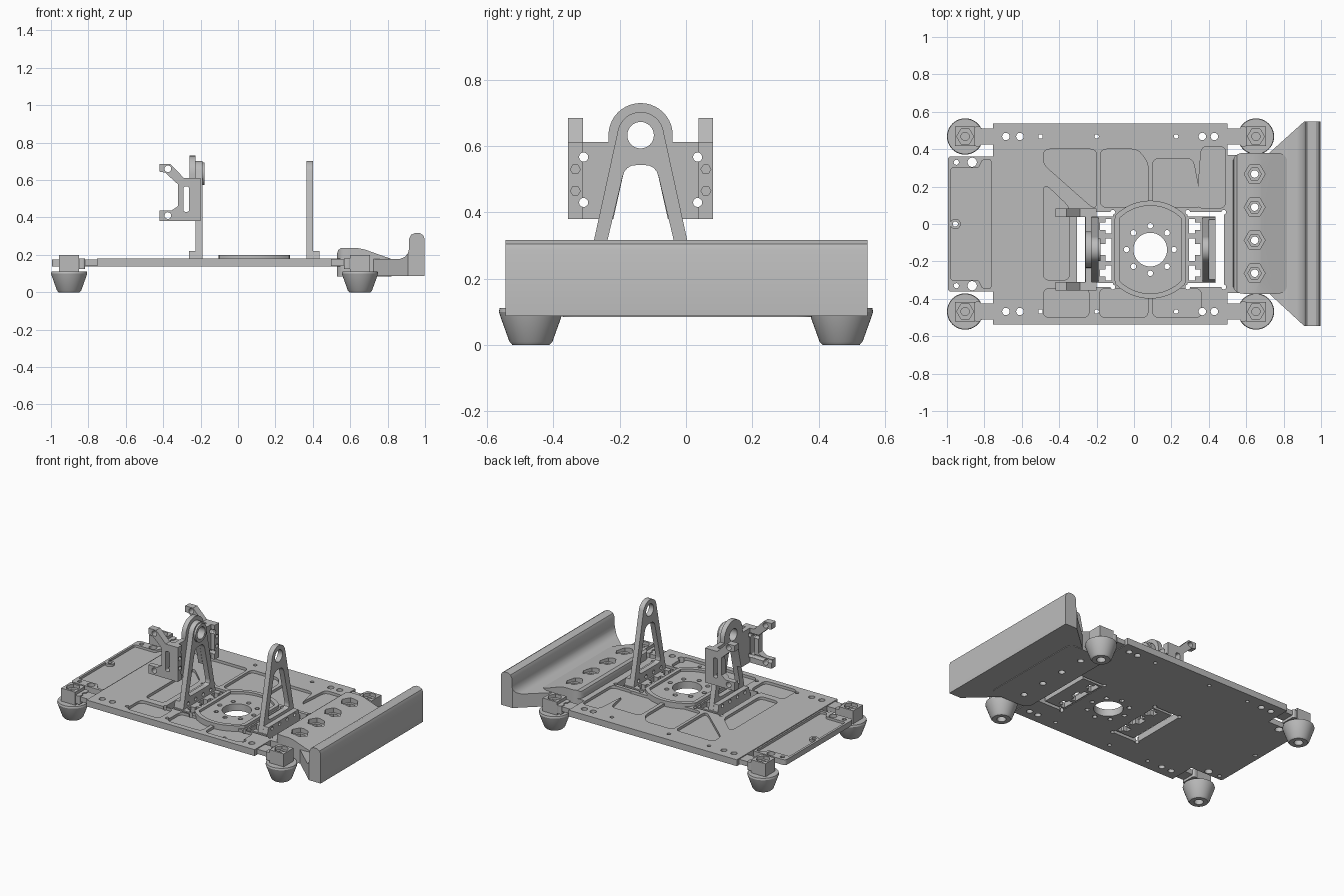
import bpy, bmesh, math
from math import cos, sin, pi, radians
from mathutils import Vector

if "Cube" in bpy.data.objects:
    bpy.data.objects.remove(bpy.data.objects["Cube"])

grey = bpy.data.materials.new("machined_grey")
grey.use_nodes = True
grey.diffuse_color = (0.5, 0.5, 0.5, 1)
grey.node_tree.nodes["Principled BSDF"].inputs["Base Color"].default_value = (0.5, 0.5, 0.5, 1)
parts = []


def add(name, bm):
    bmesh.ops.recalc_face_normals(bm, faces=bm.faces)
    mesh = bpy.data.meshes.new(name)
    bm.to_mesh(mesh)
    bm.free()
    mesh.materials.append(grey)
    obj = bpy.data.objects.new(name, mesh)
    bpy.context.collection.objects.link(obj)
    parts.append(obj)
    return obj


def prism(name, pts, a, b, axis="z"):
    """Extrude a flat outline from a to b along an axis."""
    place = {"z": lambda u, v, w: (u, v, w),
             "y": lambda u, v, w: (u, w, v),
             "x": lambda u, v, w: (w, u, v)}[axis]
    bm = bmesh.new()
    low = [bm.verts.new(place(u, v, a)) for u, v in pts]
    high = [bm.verts.new(place(u, v, b)) for u, v in pts]
    bm.faces.new(low)
    bm.faces.new(high)
    for i in range(len(pts)):
        j = (i + 1) % len(pts)
        bm.faces.new((low[i], low[j], high[j], high[i]))
    return add(name, bm)


def lathe(name, profile, x, y, steps=40):
    bm = bmesh.new()
    verts = [bm.verts.new((r, 0, z)) for r, z in profile]
    edges = [bm.edges.new(p) for p in zip(verts, verts[1:])]
    bmesh.ops.spin(bm, geom=verts + edges, cent=(0, 0, 0), axis=(0, 0, 1),
                   angle=2 * pi, steps=steps)
    bmesh.ops.remove_doubles(bm, verts=bm.verts, dist=0.0001)
    bmesh.ops.translate(bm, verts=bm.verts, vec=(x, y, 0))
    return add(name, bm)


def rect(u0, u1, v0, v1):
    return [(u0, v0), (u1, v0), (u1, v1), (u0, v1)]


def circle(u, v, r, n=24):
    return [(u + r * cos(2 * pi * i / n), v + r * sin(2 * pi * i / n)) for i in range(n)]


def rounded(pts, r, n=4):
    """Round every corner of an outline."""
    out = []
    for i, p in enumerate(pts):
        p, a, b = Vector(p), Vector(pts[i - 1]), Vector(pts[(i + 1) % len(pts)])
        p0 = p + (a - p).normalized() * min(r, (a - p).length * 0.45)
        p1 = p + (b - p).normalized() * min(r, (b - p).length * 0.45)
        for k in range(n + 1):
            t = k / n
            out.append(tuple(p0 * (1 - t) ** 2 + p * 2 * t * (1 - t) + p1 * t * t))
    return out


def cut(obj, pts, a, b, axis="z", op="DIFFERENCE"):
    tool = prism("cutter", pts, a, b, axis)
    parts.remove(tool)
    mod = obj.modifiers.new("cut", "BOOLEAN")
    mod.operation, mod.solver, mod.object = op, "EXACT", tool
    bpy.context.view_layer.objects.active = obj
    bpy.ops.object.modifier_apply(modifier=mod.name)
    bpy.data.objects.remove(tool)


CX, CY = 0.087, -0.137      # centre of the turntable opening
FOOT_Y = 0.468

# Base plate with shallow pockets
plate = prism("base_plate", [(-0.755, -0.537), (0.5, -0.537), (0.5, -0.37), (0.56, -0.37),
                             (0.56, 0.37), (0.5, 0.37), (0.5, 0.537), (-0.755, 0.537)], 0.137, 0.18)
pockets = [
    [(-0.485, 0.4), (-0.2, 0.4), (-0.2, 0.09), (-0.225, 0.09), (-0.485, 0.32)],
    [(-0.485, 0.2), (-0.46, 0.2), (-0.345, 0.09), (-0.345, -0.3), (-0.485, -0.3)],
    [(-0.18, 0.4), (0.02, 0.4), (0.075, 0.33), (0.075, 0.09), (-0.18, 0.09)],
    [(0.1, 0.35), (0.315, 0.35), (0.365, 0.09), (0.1, 0.09)],
    [(0.36, 0.415), (0.49, 0.415), (0.49, 0.085), (0.335, 0.085)],
] + [rect(a, b, -0.5, -0.345) for a, b in ((-0.485, -0.24), (-0.185, 0.075), (0.1, 0.36))]
for p in pockets:
    cut(plate, rounded(p, 0.035), 0.162, 0.3)
for x, r in ((-0.685, 0.02), (-0.61, 0.02), (-0.5, 0.012), (-0.2, 0.012),
             (0.225, 0.012), (0.365, 0.02), (0.43, 0.02)):
    for s in (-1, 1):
        cut(plate, circle(x, s * FOOT_Y, r, 16), 0, 0.3)


def flat_round(r, half):
    return [(max(CX - half, min(CX + half, x)), y) for x, y in circle(CX, CY, r, 64)]


# Raised rim around the turntable opening
rim = prism("opening_rim", flat_round(0.262, 0.19), 0.14, 0.2)
cut(rim, flat_round(0.235, 0.165), 0.184, 0.3)
for obj in (plate, rim):
    cut(obj, circle(CX, CY, 0.09, 40), 0, 0.3)
    for x, y in circle(CX, CY, 0.127, 8):
        cut(obj, circle(x, y, 0.015, 12), 0, 0.3)

# Two uprights standing in windows either side of the opening
PIVOT_Z = 0.633
arch = [(CY + 0.07 * cos(radians(t)), PIVOT_Z + 0.07 * sin(radians(t))) for t in range(13, 168, 7)]
leg_outline = [(CY - 0.178, 0.145), (CY + 0.178, 0.145)] + arch
leg_opening = [(CY - 0.118, 0.24), (CY + 0.118, 0.24), (CY + 0.046, 0.543), (CY - 0.046, 0.543)]
for side, s in (("left", 1), ("right", -1)):
    def span(d0, d1):
        return sorted((CX + s * d0, CX + s * d1))
    cut(plate, rect(*span(0.2, 0.393), CY - 0.2, CY + 0.2), 0, 0.3)
    for x, y in [(CX + s * d, CY + t) for d in (0.2, 0.393) for t in (-0.2, 0.2)]:
        cut(plate, circle(x, y, 0.013, 12), 0, 0.3)
    base = prism(side + "_upright_base", rect(*span(0.195, 0.348), CY - 0.178, CY + 0.178), 0.14, 0.176)
    for t, h in ((-0.125, 0.04), (0, 0.06), (0.125, 0.04)):
        cut(base, rect(*span(0.208, 0.24), CY + t - h, CY + t + h), 0, 0.3)
        cut(base, rect(*span(0.239, 0.268), CY + t - h / 2, CY + t + h / 2), 0, 0.3)
    frame = prism(side + "_upright", leg_outline, *span(0.278, 0.313), "x")
    cut(frame, rounded(leg_opening, 0.035), -1, 1, "x")
    cut(frame, circle(CY, PIVOT_Z, 0.04, 32), -1, 1, "x")
    foot = prism(side + "_upright_flange",
                 [(CY - 0.178, 0.145), (CY + 0.178, 0.145), (CY + 0.16, 0.22), (CY - 0.16, 0.22)],
                 *span(0.313, 0.348), "x")
    for obj in (frame, foot):
        for t in (-0.12, -0.04, 0.04, 0.12):
            cut(obj, circle(CY + t, 0.2, 0.012, 12), -1, 1, "x")

# Swivel bracket carried by the right upright
shoulder = [(CY + 0.097 * cos(radians(t)), PIVOT_Z + 0.097 * sin(radians(t))) for t in range(0, 181, 9)]
bracket = prism("swivel_bracket", [(CY - 0.218, 0.38), (CY + 0.218, 0.38), (CY + 0.218, 0.612),
                                   (CY + 0.097, 0.612)] + shoulder +
                [(CY - 0.097, 0.612), (CY - 0.218, 0.612)], -0.258, -0.226, "x")
cut(bracket, rounded([(CY - 0.1, 0.3), (CY + 0.1, 0.3), (CY + 0.046, 0.543), (CY - 0.046, 0.543)],
                     0.03), -1, 1, "x")
boss = prism("pivot_boss", circle(CY, PIVOT_Z, 0.06, 40), -0.245, -0.178, "x")
for obj in (bracket, boss):
    cut(obj, circle(CY, PIVOT_Z, 0.04, 32), -1, 1, "x")
arm_outline = [(-0.2, 0.38), (-0.2, 0.612), (-0.29, 0.612), (-0.362, 0.685), (-0.42, 0.685),
               (-0.42, 0.645), (-0.39, 0.64), (-0.322, 0.578), (-0.322, 0.46), (-0.355, 0.437),
               (-0.42, 0.437), (-0.42, 0.38)]
for side, s in (("back", 1), ("front", -1)):
    a, b = sorted((CY + s * 0.174, CY + s * 0.219))
    arm = prism(side + "_bracket_arm", arm_outline, a, b, "y")
    cut(arm, rounded(rect(-0.292, -0.262, 0.43, 0.565), 0.012), -1, 1, "y")
    for z in (0.41, 0.66):
        cut(arm, circle(-0.375, z, 0.018, 16), -1, 1, "y")
    for z in (0.43, 0.567):
        for obj in (arm, bracket):
            cut(obj, circle(CY + s * 0.172, z, 0.014, 12), -1, 1, "x")
    for z in (0.465, 0.53):
        cut(arm, circle(CY + s * 0.197, z, 0.015, 6), -0.215, 0, "x")

# Thin end tray with corner lugs
tray = prism("end_tray", rounded(rect(-0.995, -0.74, -0.362, 0.362), 0.02), 0.138, 0.174)
cut(tray, rounded([(-0.98, -0.3), (-0.83, -0.3), (-0.81, -0.345), (-0.765, -0.345), (-0.765, 0.345),
                   (-0.81, 0.345), (-0.83, 0.3), (-0.98, 0.3)], 0.015), 0.158, 0.3)
lug = prism("tray_lug", circle(-0.955, 0, 0.028), 0.15, 0.174)
for obj in (tray, lug):
    cut(obj, circle(-0.955, 0, 0.014, 12), 0, 0.3)
for s in (-1, 1):
    cut(tray, circle(-0.865, s * 0.33, 0.025, 16), 0, 0.3)
    cut(tray, circle(-0.95, s * 0.33, 0.014, 12), 0, 0.3)

# Weight block with hexagonal countersunk holes
block = prism("weight_block", [(0.528, 0.084), (0.82, 0.084), (0.82, 0.178), (0.68, 0.228),
                               (0.64, 0.236), (0.55, 0.236), (0.535, 0.225), (0.528, 0.2)],
              -0.5, 0.5, "y")
cut(block, rounded(rect(0.5275, 0.821, -0.373, 0.38), 0.06, 6), 0, 0.5, op="INTERSECT")
for y in (0.267, 0.09, -0.087, -0.263):
    cut(block, circle(0.645, y, 0.056, 6), 0.205, 0.4)
    cut(block, circle(0.645, y, 0.036, 6), 0.15, 0.4)
    cut(block, circle(0.645, y, 0.02, 20), 0, 0.4)

# End wall with curved foot, tapering in toward the block
wall = prism("end_wall", [(0.7, 0.088), (0.998, 0.088), (0.998, 0.285), (0.99, 0.305), (0.972, 0.316),
                          (0.945, 0.316), (0.925, 0.307), (0.915, 0.285), (0.915, 0.232),
                          (0.908, 0.208), (0.892, 0.189), (0.868, 0.179), (0.7, 0.178)],
             -0.6, 0.6, "y")
cut(wall, [(0.72, -0.37), (0.91, -0.545), (1.1, -0.545), (1.1, 0.548), (0.91, 0.548), (0.72, 0.377)],
    0, 0.5, op="INTERSECT")

# Four cone feet, each on a clamp block and arm
foot_profile = [(0, 0.05), (0.028, 0.05), (0.028, 0), (0.056, 0), (0.065, 0.01),
                (0.092, 0.085), (0.097, 0.1), (0.094, 0.112), (0, 0.112)]
for end, x, d in (("right", -0.903, 1), ("left", 0.652, -1)):
    for side, s in (("back", 1), ("front", -1)):
        tag, y = side + "_" + end, s * FOOT_Y
        lathe(tag + "_foot", foot_profile, x, y)
        clamp = prism(tag + "_foot_clamp", rect(x - 0.053, x + 0.053, y - 0.052, y + 0.052), 0.11, 0.2)
        cut(clamp, circle(x, y, 0.045, 6), 0.178, 0.3)
        cut(clamp, circle(x, y, 0.022, 16), 0.13, 0.3)
        a, b = sorted((x + d * 0.05, x + d * 0.175))
        prism(tag + "_foot_arm", rect(a, b, y - 0.043, y + 0.043), 0.142, 0.174)
        a, b = sorted((x + d * 0.05, x + d * 0.085))
        clip = prism(tag + "_foot_clip", rounded(rect(a, b, y - 0.053, y + 0.053), 0.012), 0.125, 0.18)
        cut(clip, circle(x + d * 0.09, y, 0.018, 12), 0.16, 0.3)

# Smooth the round parts, keep machined edges crisp
for obj in bpy.context.view_layer.objects:
    obj.select_set(obj in parts)
bpy.context.view_layer.objects.active = parts[0]
bpy.ops.object.shade_smooth_by_angle(angle=radians(30))
